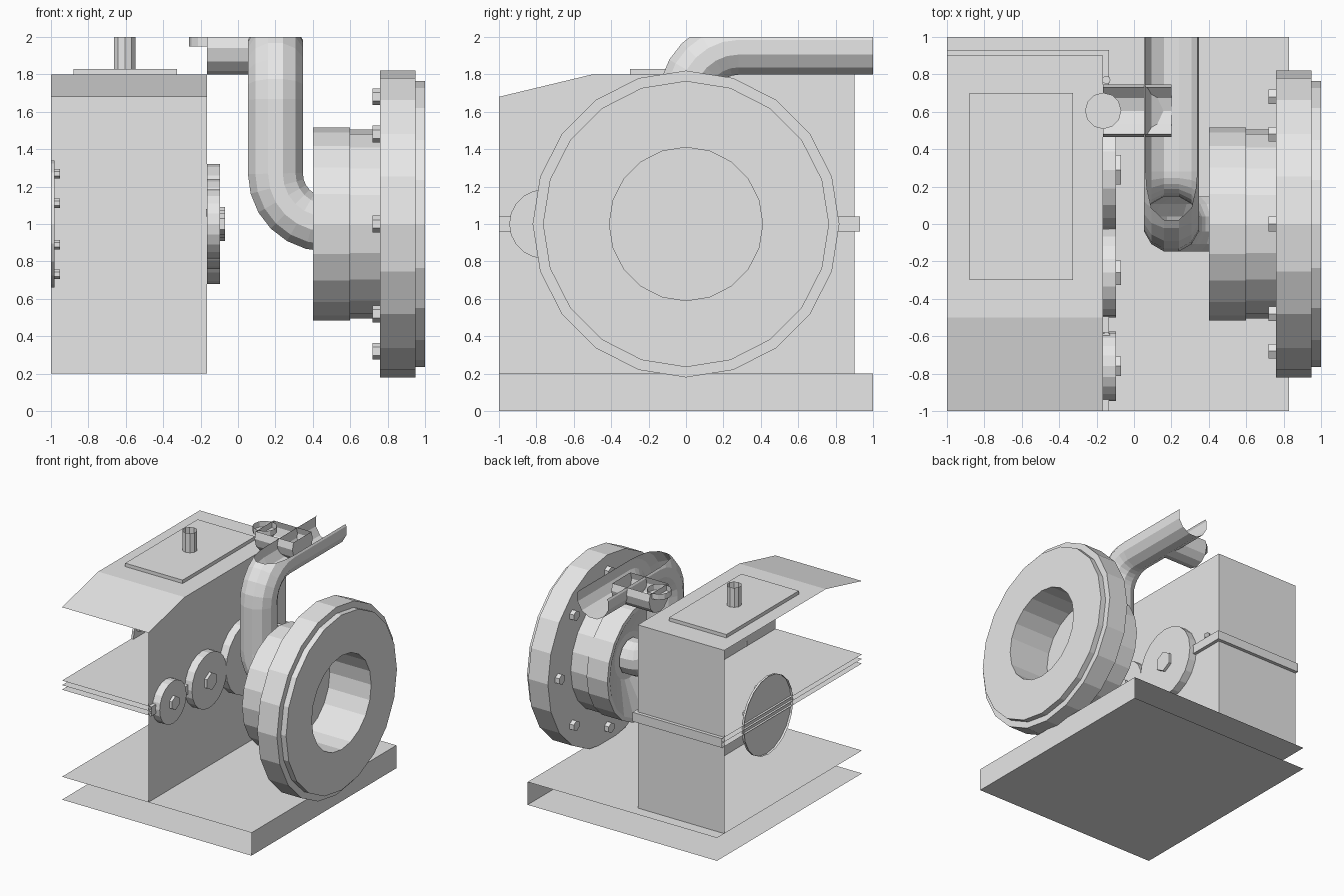
import bpy, bmesh, math
from mathutils import Vector, Matrix

if "Cube" in bpy.data.objects:
    bpy.data.objects.remove(bpy.data.objects["Cube"])

grey = bpy.data.materials.new("machine_grey")
grey.diffuse_color = (0.8, 0.8, 0.8, 1)
grey.use_nodes = True
grey.node_tree.nodes["Principled BSDF"].inputs["Base Color"].default_value = grey.diffuse_color


def finish(name, bm):
    """Recalculate normals, trim to the open cut-away cube and link the object."""
    bmesh.ops.recalc_face_normals(bm, faces=bm.faces[:])
    for co, no in (((-1, 0, 0), (-1, 0, 0)), ((0, -1, 0), (0, -1, 0)),
                   ((0, 1, 0), (0, 1, 0)), ((0, 0, 2), (0, 0, 1))):
        bmesh.ops.bisect_plane(bm, geom=bm.verts[:] + bm.edges[:] + bm.faces[:],
                               plane_co=co, plane_no=no, clear_outer=True)
    me = bpy.data.meshes.new(name)
    bm.to_mesh(me)
    bm.free()
    me.materials.append(grey)
    ob = bpy.data.objects.new(name, me)
    bpy.context.collection.objects.link(ob)
    return ob


def box(name, lo, hi):
    bm = bmesh.new()
    bmesh.ops.create_cube(bm, size=1)
    for v in bm.verts:
        v.co = [lo[i] + (v.co[i] + 0.5) * (hi[i] - lo[i]) for i in range(3)]
    return finish(name, bm)


def lathe(name, profile, origin=(0, 0, 0), axis='X', sides=20):
    """Revolve (position, radius) points around an axis; ends are capped."""
    bm = bmesh.new()
    rings = []
    for p, r in profile:
        ring = []
        for i in range(sides):
            a = 2 * math.pi * i / sides
            u, w = r * math.sin(a), r * math.cos(a)
            co = Vector((p, u, w)) if axis == 'X' else Vector((u, w, p))
            ring.append(bm.verts.new(co + Vector(origin)))
        rings.append(ring)
    for a, b in zip(rings, rings[1:]):
        for i in range(sides):
            j = (i + 1) % sides
            bm.faces.new((a[i], a[j], b[j], b[i]))
    bm.faces.new(rings[0])
    bm.faces.new(rings[-1])
    return finish(name, bm)


def cyl(name, p0, p1, r, origin, axis='X', sides=20):
    return lathe(name, [(p0, r), (p1, r)], origin, axis, sides)


# Base plate
box("base_plate", (-1.5, -1.5, 0), (0.83, 1.5, 0.2))

# Gearbox housing: side profile with sloping front roof
bm = bmesh.new()
side = [(-1.5, 0.2), (0.9, 0.2), (0.9, 1.8), (-0.5, 1.8), (-1.5, 1.56)]
face = bm.faces.new([bm.verts.new((-1.5, y, z)) for y, z in side])
ext = bmesh.ops.extrude_face_region(bm, geom=[face])
bmesh.ops.translate(bm, vec=(1.335, 0, 0),
                    verts=[g for g in ext["geom"] if isinstance(g, bmesh.types.BMVert)])
finish("gearbox_housing", bm)

# Split-line flanges and their bolts
box("lower_housing_flange", (-1.5, -1.5, 0.96), (-0.135, 0.93, 1.0))
box("upper_housing_flange", (-1.5, -1.5, 1.0), (-0.135, 0.93, 1.04))
for y in (0.77, -0.6):
    cyl("flange_bolt", 1.04, 1.08, 0.022, (-0.148, y, 0), 'Z', 8)

# Inspection cover with breather
box("inspection_cover", (-0.88, -0.3, 1.8), (-0.325, 0.7, 1.83))
cyl("breather", 1.83, 2.3, 0.06, (-0.605, 0.2, 0), 'Z', 10)

# Bearing caps with hex heads on the right wall
for y, r, h in ((-0.76, 0.185, 0.06), (-0.26, 0.24, 0.075), (0.29, 0.32, 0.09)):
    cyl("bearing_cap", -0.165, -0.095, r, (0, y, 1))
    cyl("bearing_cap_nut", -0.095, -0.07, h, (0, y, 1), sides=6)

# Left bearing cover and its ring of bolts
cyl("left_bearing_cover", -1.2, -0.98, 0.34, (0, 0.29, 1))
for i in range(8):
    a = math.pi * (i + 0.5) / 4
    cyl("left_cover_bolt", -0.98, -0.952, 0.025,
        (0, 0.29 + 0.29 * math.cos(a), 1 + 0.29 * math.sin(a)), sides=6)

# Coupling: hub, big flange, blind bore, dished back
lathe("coupling", [(0.55, 0.2), (0.4, 0.48), (0.4, 0.515), (0.6, 0.515), (0.6, 0.505),
                   (0.76, 0.505), (0.76, 0.82), (0.95, 0.82), (0.95, 0.765),
                   (1.0, 0.765), (1.0, 0.41), (0.6, 0.41)], (0, 0, 1))
for i in range(8):
    a = math.pi * i / 4
    cyl("coupling_bolt", 0.72, 0.76, 0.045,
        (0, 0.68 * math.sin(a), 1 + 0.68 * math.cos(a)), sides=6)

# Pipe: from the hub, elbow upward, elbow to the back
R1, R2, STEPS = 0.27, 0.28, 6
path = [Vector((0.54, 0, 1))]
for i in range(STEPS + 1):
    a = math.pi / 2 * i / STEPS
    path.append(Vector((0.2 + R1 - R1 * math.sin(a), 0, 1 + R1 - R1 * math.cos(a))))
for i in range(STEPS + 1):
    a = math.pi / 2 * i / STEPS
    path.append(Vector((0.2, R2 - R2 * math.cos(a), 1.665 + R2 * math.sin(a))))
path.append(Vector((0.2, 1.5, 1.945)))
bm = bmesh.new()
N, prev = 12, None
normal, old = Vector((0, 1, 0)), Vector((-1, 0, 0))
for k, p in enumerate(path):
    t = (path[min(k + 1, len(path) - 1)] - path[max(k - 1, 0)]).normalized()
    normal = old.rotation_difference(t) @ normal
    old = t
    side_dir = t.cross(normal)
    ring = []
    for i in range(N):
        a = 2 * math.pi * (i + 0.5) / N
        ring.append(bm.verts.new(p + 0.152 * (math.cos(a) * normal + math.sin(a) * side_dir)))
    if prev:
        for i in range(N):
            j = (i + 1) % N
            bm.faces.new((prev[i], prev[j], ring[j], ring[i]))
    prev = ring
finish("pipe", bm)

# Side branch of the pipe and its valve stem
cyl("pipe_branch", -0.165, 0.2, 0.14, (0, 0.605, 1.94), sides=12)
cyl("valve_stem", 1.95, 2.3, 0.097, (-0.165, 0.605, 0), 'Z', 12)
